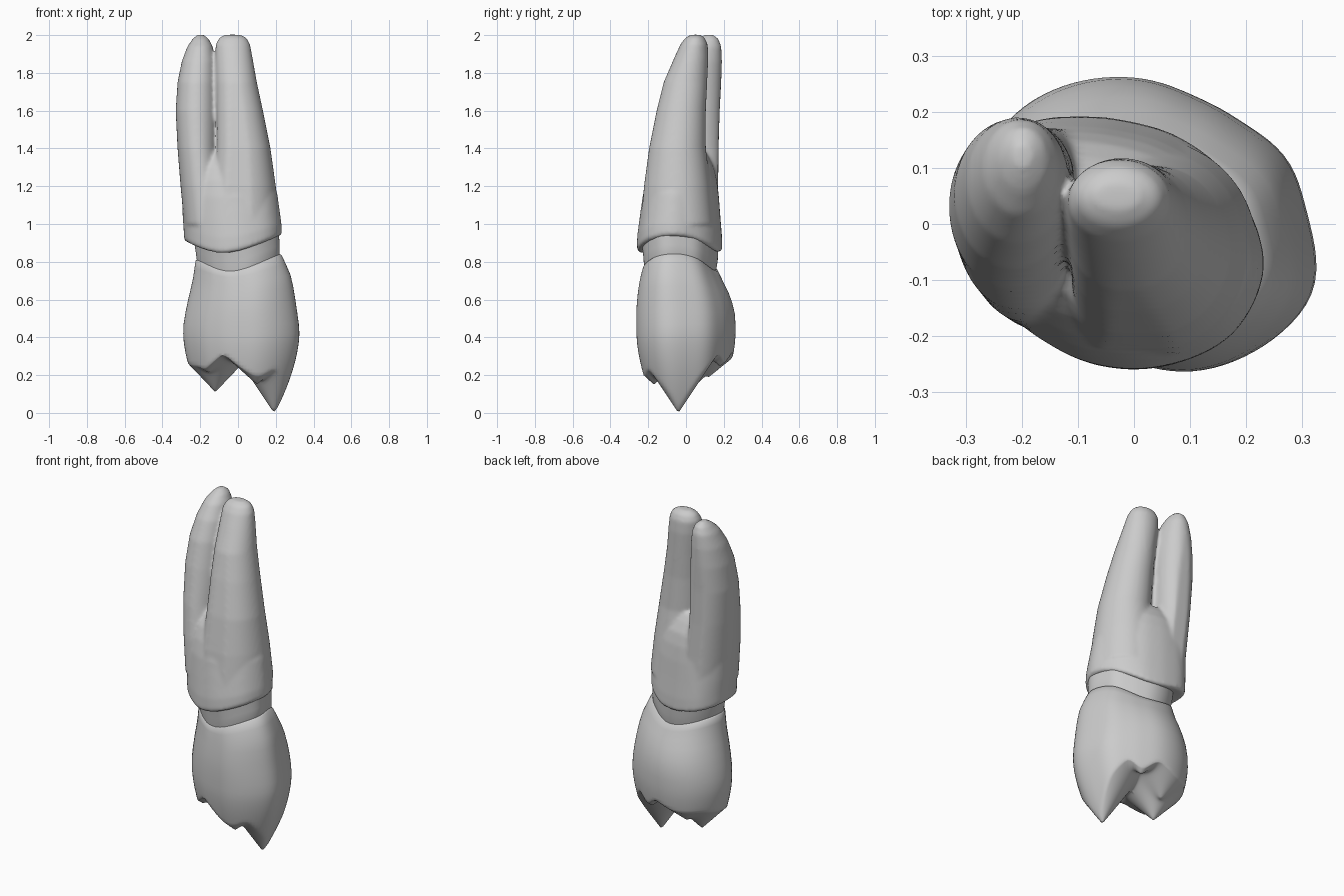
import bpy, bmesh, math
from mathutils import Vector

if "Cube" in bpy.data.objects:
    bpy.data.objects.remove(bpy.data.objects["Cube"])

N = 96

enamel = bpy.data.materials.new("tooth grey")
enamel.diffuse_color = (0.6, 0.6, 0.6, 1)
enamel.use_nodes = True
enamel.node_tree.nodes["Principled BSDF"].inputs["Base Color"].default_value = enamel.diffuse_color


def unit_outline(pts):
    """Resample a rough closed outline by angle, soften it, and fit it to a -1..1 box."""
    cx = (min(p[0] for p in pts) + max(p[0] for p in pts)) / 2
    cy = (min(p[1] for p in pts) + max(p[1] for p in pts)) / 2
    pol = sorted((math.atan2(y - cy, x - cx) % math.tau, math.hypot(x - cx, y - cy)) for x, y in pts)
    pol = [(pol[-1][0] - math.tau, pol[-1][1])] + pol + [(pol[0][0] + math.tau, pol[0][1])]
    rad = []
    for i in range(N):
        a = i * math.tau / N
        for (a0, r0), (a1, r1) in zip(pol, pol[1:]):
            if a0 <= a <= a1:
                rad.append(r0 + (r1 - r0) * (a - a0) / (a1 - a0))
                break
    for _ in range(6):
        rad = [(rad[i - 1] + 2 * rad[i] + rad[(i + 1) % N]) / 4 for i in range(N)]
    out = [(r * math.cos(i * math.tau / N), r * math.sin(i * math.tau / N)) for i, r in enumerate(rad)]
    lo = [min(p[k] for p in out) for k in (0, 1)]
    hi = [max(p[k] for p in out) for k in (0, 1)]
    return [tuple(2 * (p[k] - lo[k]) / (hi[k] - lo[k]) - 1 for k in (0, 1)) for p in out]


def wave(i):
    """Wavy gum line: high on the right and left, low at front and back."""
    a = i * math.tau / N
    return 0.036 * math.cos(2 * a + 0.3) + 0.016 * math.cos(a)


def ring(outline, z, x0, x1, y0, y1, tilt=0.0):
    return [Vector(((x0 + x1) / 2 + u * (x1 - x0) / 2, (y0 + y1) / 2 + v * (y1 - y0) / 2,
                    z + tilt * wave(i))) for i, (u, v) in enumerate(outline)]


def prong_outline(z, corner):
    """Circle that swells toward one inner corner (angle in degrees) on the lower root."""
    swell = 0.17 * min(1, max(0, (1.9 - z) / 0.4))
    out = []
    for i in range(N):
        a = i * math.tau / N
        r = 1 + swell * max(0, math.cos(a - math.radians(corner))) ** 4
        out.append((max(-1, min(1, r * math.cos(a))), max(-1, min(1, r * math.sin(a)))))
    return out


def loft(bm, rings):
    """Skin the rings, bottom to top, and close both ends with fans."""
    rows = [[bm.verts.new(p) for p in r] for r in rings]
    for a, b in zip(rows, rows[1:]):
        for i in range(N):
            j = (i + 1) % N
            bm.faces.new((a[i], a[j], b[j], b[i]))
    for row, flip in ((rows[0], True), (rows[-1], False)):
        mid = bm.verts.new(sum((v.co for v in row), Vector()) / N)
        for i in range(N):
            f = (row[i], row[(i + 1) % N], mid)
            bm.faces.new(f[::-1] if flip else f)


def finish(bm, name, angle):
    bmesh.ops.recalc_face_normals(bm, faces=bm.faces)
    me = bpy.data.meshes.new(name)
    bm.to_mesh(me)
    bm.free()
    ob = bpy.data.objects.new(name, me)
    bpy.context.collection.objects.link(ob)
    me.materials.append(enamel)
    bpy.ops.object.select_all(action='DESELECT')
    ob.select_set(True)
    bpy.context.view_layer.objects.active = ob
    bpy.ops.object.shade_smooth_by_angle(angle=math.radians(angle))
    return ob


crown_line = unit_outline([(.33, -.12), (.31, .02), (.28, .12), (.2, .18), (.11, .23), (-.05, .265),
                           (-.2, .21), (-.275, .11), (-.29, 0), (-.245, -.075), (-.125, -.19),
                           (0, -.242), (.11, -.262), (.23, -.22), (.3, -.16)])
root_line = unit_outline([(.23, -.08), (.2, .03), (.11, .14), (0, .185), (-.1, .195), (-.2, .185),
                          (-.27, .1), (-.28, 0), (-.25, -.11), (-.15, -.21), (-.04, -.255),
                          (.08, -.245), (.17, -.2)])

# crown: chewing surface is a bowl cut by cusp cones (x, y, tip height, slope)
cusps = [(.19, -.04, 0, 1.5), (-.12, .02, .11, 1.05), (.1, -.17, .15, .9),
         (-.16, -.1, .215, .75), (.1, .18, .245, .9), (-.09, .12, .19, .8)]


def chewing_height(x, y, s):
    bowl = .42 - .42 * (max(0, 1 - s) / .42) ** .6
    cones = [h + k * math.hypot(x - cx, y - cy) for cx, cy, h, k in cusps]
    soft = -math.log(sum(math.exp(-70 * c) for c in cones)) / 70
    return min(.42, max(bowl, soft))


bm = bmesh.new()
rings = []
for t in range(1, 41):
    s = 1 - (1 - t / 40) ** 1.4
    r = ring(crown_line, 0, .0175 - .3075 * s, .0175 + .3075 * s, -.262 * s, .262 * s)
    for p in r:
        p.z = chewing_height(p.x, p.y, s)
    rings.append(r)
for z, x0, x1, y0, y1, t in [(.47, -.288, .322, -.263, .262, 0), (.53, -.278, .313, -.263, .258, .1),
                             (.59, -.265, .303, -.26, .245, .25), (.65, -.25, .292, -.254, .225, .4),
                             (.7, -.238, .278, -.247, .203, .6), (.75, -.23, .252, -.237, .182, .8),
                             (.785, -.225, .23, -.228, .168, 1), (.793, -.215, .215, -.218, .155, 1)]:
    rings.append(ring(crown_line, z, x0, x1, y0, y1, t))
loft(bm, rings)
finish(bm, "crown", 50)

# neck: recessed band between crown and roots
bm = bmesh.new()
loft(bm, [ring(crown_line, z, x0, x1, y0, y1, 1) for z, x0, x1, y0, y1 in
          [(.74, -.205, .205, -.21, .15), (.79, -.218, .22, -.222, .16),
           (.84, -.225, .22, -.225, .168), (.93, -.24, .215, -.235, .172)]])
finish(bm, "neck_band", 40)

# roots: a shared trunk and two tapering prongs, fused into one skin
bm = bmesh.new()
loft(bm, [ring(root_line, *v) for v in
          [(.885, -.275, .222, -.25, .185, 1), (.90, -.285, .232, -.26, .192, 1),
           (.96, -.288, .23, -.258, .19, .8), (1.05, -.294, .22, -.245, .182, .5),
           (1.15, -.297, .208, -.23, .174, .2), (1.23, -.292, .186, -.208, .164, 0),
           (1.3, -.275, .155, -.18, .148, 0), (1.36, -.235, .1, -.135, .118, 0),
           (1.4, -.18, .03, -.08, .09, 0)]])
left_prong = [(1.0, -.285, -.05, -.19, .17), (1.2, -.304, -.08, -.175, .17), (1.4, -.32, -.106, -.15, .172),
              (1.6, -.33, -.108, -.115, .178), (1.75, -.32, -.112, -.08, .186), (1.86, -.298, -.118, -.035, .19),
              (1.94, -.268, -.134, .015, .187), (1.98, -.24, -.155, .06, .172), (2.002, -.215, -.182, .1, .145)]
right_prong = [(1.0, -.15, .22, -.24, .15), (1.2, -.13, .2, -.222, .13), (1.4, -.11, .172, -.195, .105),
               (1.6, -.112, .132, -.155, .105), (1.75, -.116, .1, -.118, .112), (1.88, -.12, .077, -.062, .118),
               (1.95, -.118, .064, -.03, .115), (1.985, -.1, .046, -.005, .1), (2.002, -.07, .012, .025, .075)]
for prong, corner in ((left_prong, 45), (right_prong, 225)):
    loft(bm, [ring(prong_outline(v[0], corner), *v) for v in prong])
roots = finish(bm, "roots", 60)
mod = roots.modifiers.new("fuse", 'REMESH')
mod.mode, mod.voxel_size, mod.use_smooth_shade = 'VOXEL', .01, True
mod = roots.modifiers.new("soften", 'SMOOTH')
mod.factor, mod.iterations = .5, 6
